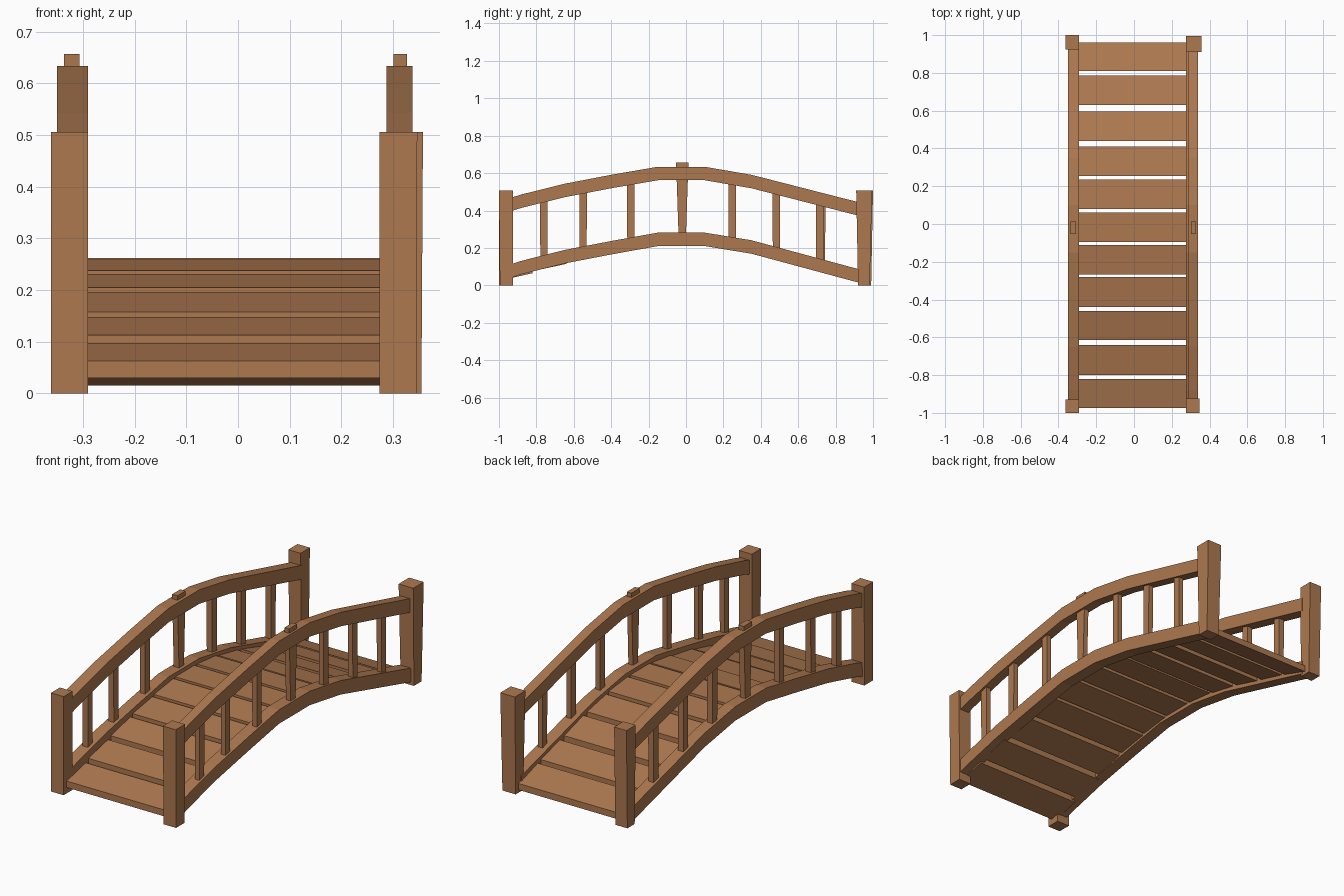
import bpy, bmesh

if "Cube" in bpy.data.objects:
    bpy.data.objects.remove(bpy.data.objects["Cube"])

wood = bpy.data.materials.new("wood")
wood.diffuse_color = (0.42, 0.19, 0.08, 1)
wood.use_nodes = True
wood.node_tree.nodes["Principled BSDF"].inputs["Base Color"].default_value = wood.diffuse_color


def finish(name, bm):
    bmesh.ops.recalc_face_normals(bm, faces=bm.faces)
    me = bpy.data.meshes.new(name)
    bm.to_mesh(me)
    bm.free()
    me.materials.append(wood)
    ob = bpy.data.objects.new(name, me)
    bpy.context.collection.objects.link(ob)
    return ob


def extrude_x(name, outline, x0, x1):
    """Side outline of (y, z) points given thickness along x."""
    bm = bmesh.new()
    a = [bm.verts.new((x0, y, z)) for y, z in outline]
    b = [bm.verts.new((x1, y, z)) for y, z in outline]
    n = len(outline)
    # side strips, plus caps made of paired quads along the outline
    for i in range(n):
        j = (i + 1) % n
        bm.faces.new((a[i], a[j], b[j], b[i]))
    for i in range(n // 2 - 1):
        for v in (a, b):
            bm.faces.new((v[i], v[i + 1], v[n - 2 - i], v[n - 1 - i]))
    return finish(name, bm)


def interp(path, y):
    for (y0, z0), (y1, z1) in zip(path, path[1:]):
        if y <= y1:
            return z0 + (z1 - z0) * (y - y0) / (y1 - y0)
    return path[-1][1]


# Arch centre lines (y, z)
lower = [(-0.95, 0.072), (-0.88, 0.095), (-0.65, 0.153), (-0.4, 0.201),
         (-0.15, 0.246), (0.1, 0.246), (0.35, 0.205), (0.94, 0.046)]
upper = [(-0.95, 0.428), (-0.88, 0.45), (-0.65, 0.507), (-0.4, 0.555),
         (-0.15, 0.598), (0.1, 0.598), (0.35, 0.555), (0.94, 0.404)]


def rail(name, path, x0, x1, h=0.036):
    outline = [(y, z + h) for y, z in path] + [(y, z - h) for y, z in reversed(path)]
    return extrude_x(name, outline, x0, x1)


# Rails
rail("left_lower_rail", lower, -0.35, -0.29)
rail("right_lower_rail", lower, 0.275, 0.338)
rail("left_hand_rail", upper, -0.35, -0.29)
rail("right_hand_rail", upper, 0.287, 0.338)

# Corner posts: bottom and top rectangles, slightly uneven
posts = {
    "left_front_post": ((-0.362, -0.29, -1.0, -0.93), (-0.362, -0.29, -1.0, -0.928)),
    "right_front_post": ((0.274, 0.345, -0.995, -0.925), (0.274, 0.347, -1.0, -0.925)),
    "left_back_post": ((-0.36, -0.292, 0.93, 0.99), (-0.362, -0.292, 0.925, 1.0)),
    "right_back_post": ((0.28, 0.355, 0.92, 0.982), (0.275, 0.358, 0.91, 0.995)),
}


def frustum(name, low, high, z0, z1):
    bm = bmesh.new()
    rings = []
    for (x0, x1, y0, y1), z in ((low, z0), (high, z1)):
        rings.append([bm.verts.new(p) for p in
                      ((x0, y0, z), (x1, y0, z), (x1, y1, z), (x0, y1, z))])
    a, b = rings
    bm.faces.new(a)
    bm.faces.new(b)
    for i in range(4):
        j = (i + 1) % 4
        bm.faces.new((a[i], a[j], b[j], b[i]))
    return finish(name, bm)


for name, (low, high) in posts.items():
    frustum(name, low, high, 0, 0.506)

# Balusters; the middle one flares and pokes through the hand rail
for side, x0, x1 in (("left", -0.337, -0.307), ("right", 0.301, 0.327)):
    for i, y in enumerate((-0.76, -0.55, -0.295, -0.02, 0.247, 0.483, 0.715)):
        if side == "left" and i == 6:
            y += 0.01
        mid = i == 3
        z0 = interp(lower, y)
        z1 = 0.657 if mid else interp(upper, y)
        wt = 0.033 if mid else 0.02
        frustum(f"{side}_baluster_{i + 1}", (x0, x1, y - 0.019, y + 0.019),
                (x0, x1, y - wt, y + wt), z0, z1)

# Deck planks: (front y, back y, front top z, back top z)
planks = [(-0.975, -0.82, 0.063, 0.098), (-0.80, -0.64, 0.113, 0.148),
          (-0.615, -0.46, 0.158, 0.196), (-0.44, -0.28, 0.205, 0.231),
          (-0.268, -0.11, 0.238, 0.259), (-0.095, 0.06, 0.262, 0.262),
          (0.08, 0.235, 0.261, 0.245), (0.255, 0.41, 0.238, 0.207),
          (0.44, 0.595, 0.20, 0.155), (0.63, 0.785, 0.147, 0.105),
          (0.81, 0.96, 0.096, 0.048)]
for i, (y0, y1, z0, z1) in enumerate(planks):
    t = 0.033
    extrude_x(f"deck_plank_{i + 1}",
              [(y0, z0), (y1, z1), (y1, z1 - t), (y0, z0 - t)], -0.31, 0.295)
